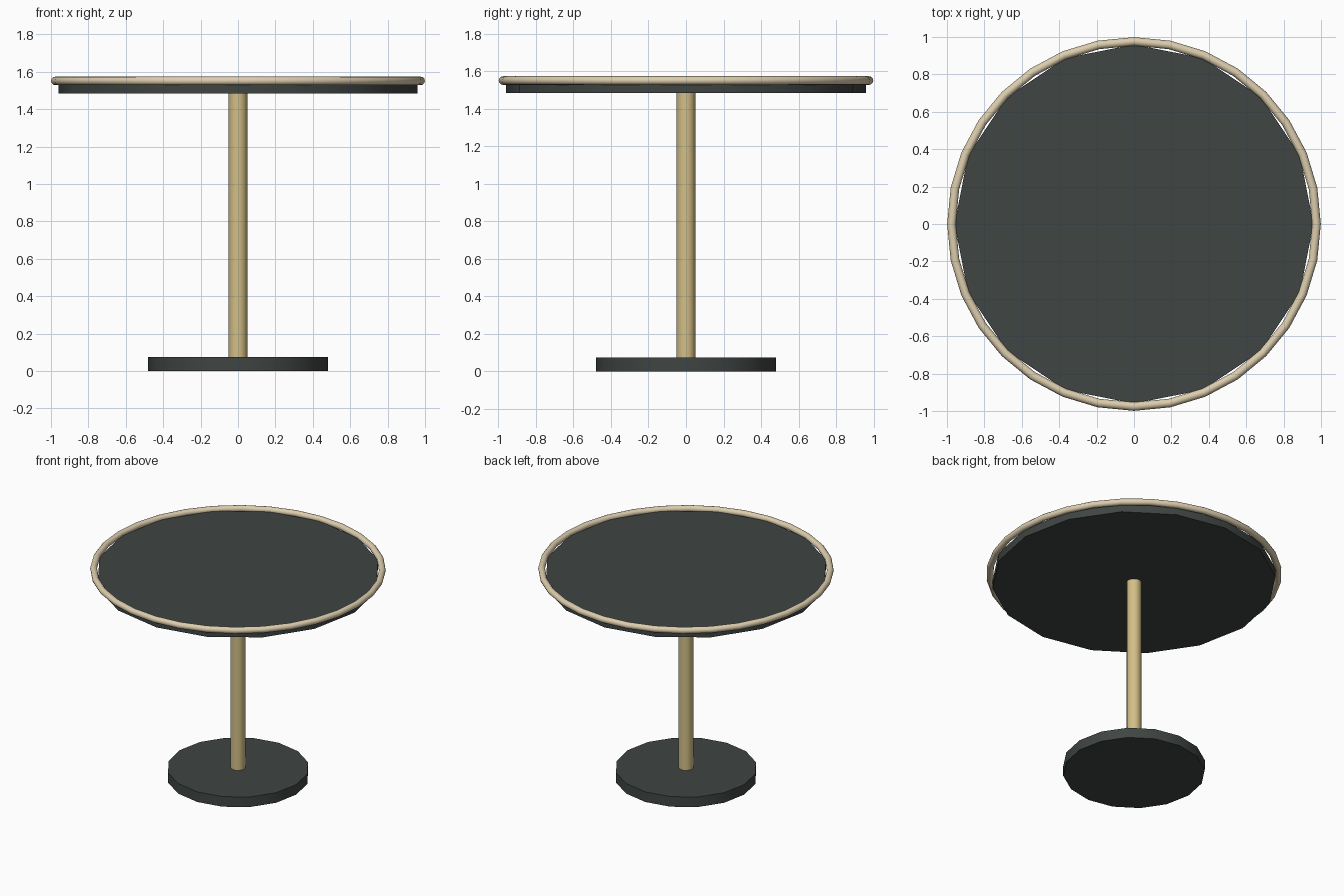
import bpy
from math import radians

if "Cube" in bpy.data.objects:
    bpy.data.objects.remove(bpy.data.objects["Cube"])


def material(name, rgb):
    m = bpy.data.materials.new(name)
    m.diffuse_color = (*rgb, 1)
    m.use_nodes = True
    m.node_tree.nodes["Principled BSDF"].inputs["Base Color"].default_value = m.diffuse_color
    return m


dark = material("dark_finish", (0.05, 0.06, 0.055))
wood = material("tan_wood", (0.65, 0.52, 0.24))
trim = material("pale_trim", (0.72, 0.61, 0.42))


def finish(name, mat):
    ob = bpy.context.object
    ob.name = name
    ob.data.materials.append(mat)
    bpy.ops.object.shade_smooth_by_angle(angle=radians(40))
    return ob


def disc(name, radius, z0, z1, mat, sides=16):
    bpy.ops.mesh.primitive_cylinder_add(
        vertices=sides, radius=radius, depth=z1 - z0,
        location=(0, 0, (z0 + z1) / 2))
    return finish(name, mat)


# Foot, pole and top stacked on the centre axis
disc("base", 0.48, 0.0, 0.075, dark)
disc("pole", 0.05, 0.07, 1.49, wood)
disc("tabletop", 0.96, 1.485, 1.545, dark)

# Rounded trim ring around the top edge
bpy.ops.mesh.primitive_torus_add(
    major_radius=0.976, minor_radius=0.023,
    major_segments=32, minor_segments=12, location=(0, 0, 1.551))
finish("rim", trim)
